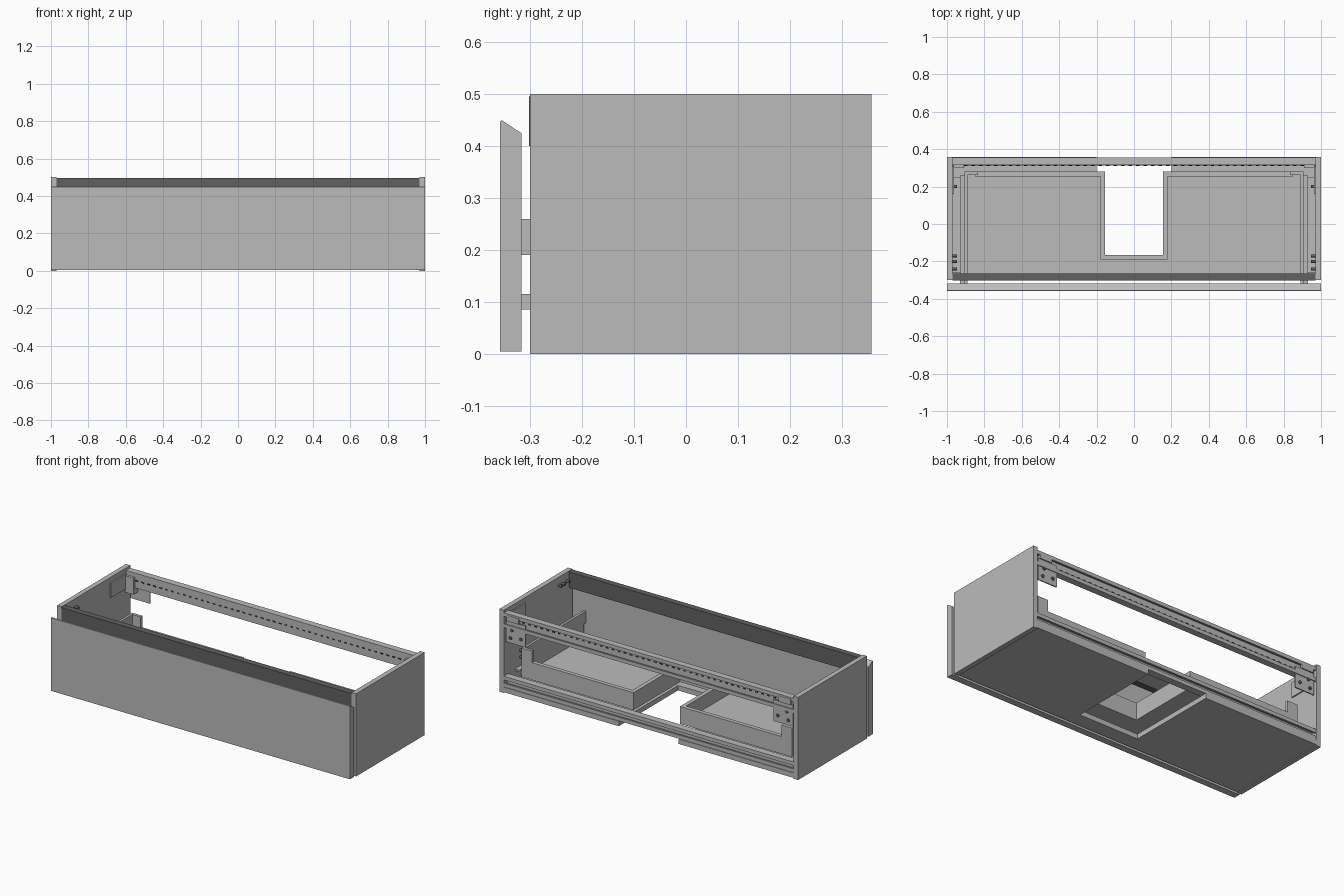
import bpy, bmesh, math
from mathutils import Matrix

old = bpy.data.objects.get("Cube")
if old:
    bpy.data.objects.remove(old, do_unlink=True)


def material(name, value):
    m = bpy.data.materials.new(name)
    m.use_nodes = True
    colour = (value, value, value, 1)
    m.diffuse_color = colour
    m.node_tree.nodes["Principled BSDF"].inputs["Base Color"].default_value = colour
    return m


GREY = material("light grey", 0.5)
DARK = material("dark grey", 0.12)
BLACK = material("slot black", 0.03)


def finish(name, bm, mat):
    bmesh.ops.recalc_face_normals(bm, faces=bm.faces)
    mesh = bpy.data.meshes.new(name)
    bm.to_mesh(mesh)
    bm.free()
    mesh.materials.append(mat)
    obj = bpy.data.objects.new(name, mesh)
    bpy.context.collection.objects.link(obj)
    return obj


def add_box(bm, xs, ys, zs):
    pairs = (xs, ys, zs)
    centre = [(a + b) / 2 for a, b in pairs]
    size = [b - a for a, b in pairs]
    bmesh.ops.create_cube(bm, size=1, matrix=Matrix.Translation(centre) @ Matrix.Diagonal((*size, 1)))


def box(name, xs, ys, zs, mat=GREY):
    bm = bmesh.new()
    add_box(bm, xs, ys, zs)
    return finish(name, bm, mat)


def pair(name, xs, ys, zs, mat=GREY):
    box("left_" + name, xs, ys, zs, mat)
    box("right_" + name, (-xs[1], -xs[0]), ys, zs, mat)


def extrude(name, outline, vector, to_3d, mat=GREY):
    bm = bmesh.new()
    face = bm.faces.new([bm.verts.new(to_3d(*p)) for p in outline])
    new = bmesh.ops.extrude_face_region(bm, geom=[face])["geom"]
    bmesh.ops.translate(bm, vec=vector, verts=[v for v in new if isinstance(v, bmesh.types.BMVert)])
    return finish(name, bm, mat)


def along_x(name, outline, half, mat=GREY):
    return extrude(name, outline, (2 * half, 0, 0), lambda y, z: (-half, y, z), mat)


def notched_board(name, half, front, back, notch_half, notch_y, low, high):
    right = [(half, front), (half, back), (notch_half, back), (notch_half, notch_y)]
    outline = right + [(-x, y) for x, y in reversed(right)]
    return extrude(name, outline, (0, 0, high - low), lambda x, y: (x, y, low))


# Cabinet body
pair("side_panel", (0.97, 1.0), (-0.30, 0.357), (0, 0.5))
notched_board("bottom_panel", 0.97, -0.30, 0.357, 0.2, -0.21, 0.005, 0.035)

# Angled front panel with a sloping finger edge
along_x("front_panel", [(-0.358, 0.005), (-0.317, 0.005), (-0.317, 0.425), (-0.355, 0.45), (-0.358, 0.447)], 1.0)

# Dark finger rail behind the front panel
along_x("finger_rail", [(-0.302, 0.40), (-0.265, 0.40), (-0.265, 0.495), (-0.302, 0.495)], 0.97, DARK)


# Back rails: open channels with a row of slots
def channel(name, low, high, front, back, wall=0.01):
    lip = 0.022
    along_x(name, [
        (front, low), (back, low), (back, low + lip), (back - wall, low + lip),
        (back - wall, low + wall), (front + wall, low + wall),
        (front + wall, high - wall), (back - wall, high - wall),
        (back - wall, high - lip), (back, high - lip), (back, high), (front, high)], 0.97)
    bm = bmesh.new()
    middle = (low + high) / 2
    for i in range(46):
        x = -0.9 + i * 0.04
        for y in (front, front + wall):
            add_box(bm, (x - 0.009, x + 0.009), (y - 0.001, y + 0.001), (middle - 0.004, middle + 0.004))
    finish(name + "_slots", bm, BLACK)


channel("upper_back_rail", 0.395, 0.485, 0.315, 0.355)
channel("lower_back_rail", 0.036, 0.10, 0.312, 0.355)

# Drawer box wrapped around the plumbing opening
notched_board("drawer_floor", 0.89, -0.298, 0.275, 0.16, -0.19, 0.085, 0.105)
pair("drawer_side", (0.89, 0.905), (-0.317, 0.28), (0.19, 0.26))
pair("drawer_side_lower", (0.89, 0.905), (-0.298, 0.28), (0.085, 0.19))
pair("drawer_back", (0.155, 0.85), (0.255, 0.28), (0.085, 0.19))
pair("drawer_back_post", (0.835, 0.89), (0.262, 0.28), (0.085, 0.26))
pair("opening_wall", (0.155, 0.18), (-0.19, 0.255), (0.085, 0.19))
box("opening_front_wall", (-0.155, 0.155), (-0.19, -0.165), (0.085, 0.19))

# Drawer runners
pair("runner", (0.89, 0.93), (-0.317, 0.26), (0.085, 0.115))
pair("runner_support", (0.93, 0.97), (-0.26, 0.25), (0.095, 0.105))

# Wall hanging brackets
pair("bracket_plate", (0.83, 0.96), (0.343, 0.35), (0.31, 0.44))
pair("bracket_body", (0.91, 0.965), (0.30, 0.343), (0.36, 0.46))
pair("bracket_side_plate", (0.962, 0.97), (0.16, 0.31), (0.38, 0.47))
pair("bracket_hook", (0.87, 0.95), (0.345, 0.357), (0.44, 0.475))


# Small pins on the inner sides and bracket screws
def pins(name, places, radius, length, turn, mat):
    bm = bmesh.new()
    for x, y, z in places:
        for side in (-1, 1):
            bmesh.ops.create_cone(bm, cap_ends=True, segments=12, radius1=radius, radius2=radius, depth=length,
                                  matrix=Matrix.Translation((side * x, y, z)) @ turn)
    finish(name, bm, mat)


pins("side_pins", [(0.96, y, 0.45) for y in (-0.17, -0.2, -0.24)] + [(0.96, 0.2, z) for z in (0.16, 0.2)],
     0.008, 0.025, Matrix.Rotation(math.pi / 2, 4, "Y"), DARK)
pins("bracket_screws", [(0.86, 0.35, 0.35), (0.92, 0.35, 0.39), (0.93, 0.35, 0.34)],
     0.01, 0.012, Matrix.Rotation(math.pi / 2, 4, "X"), DARK)
